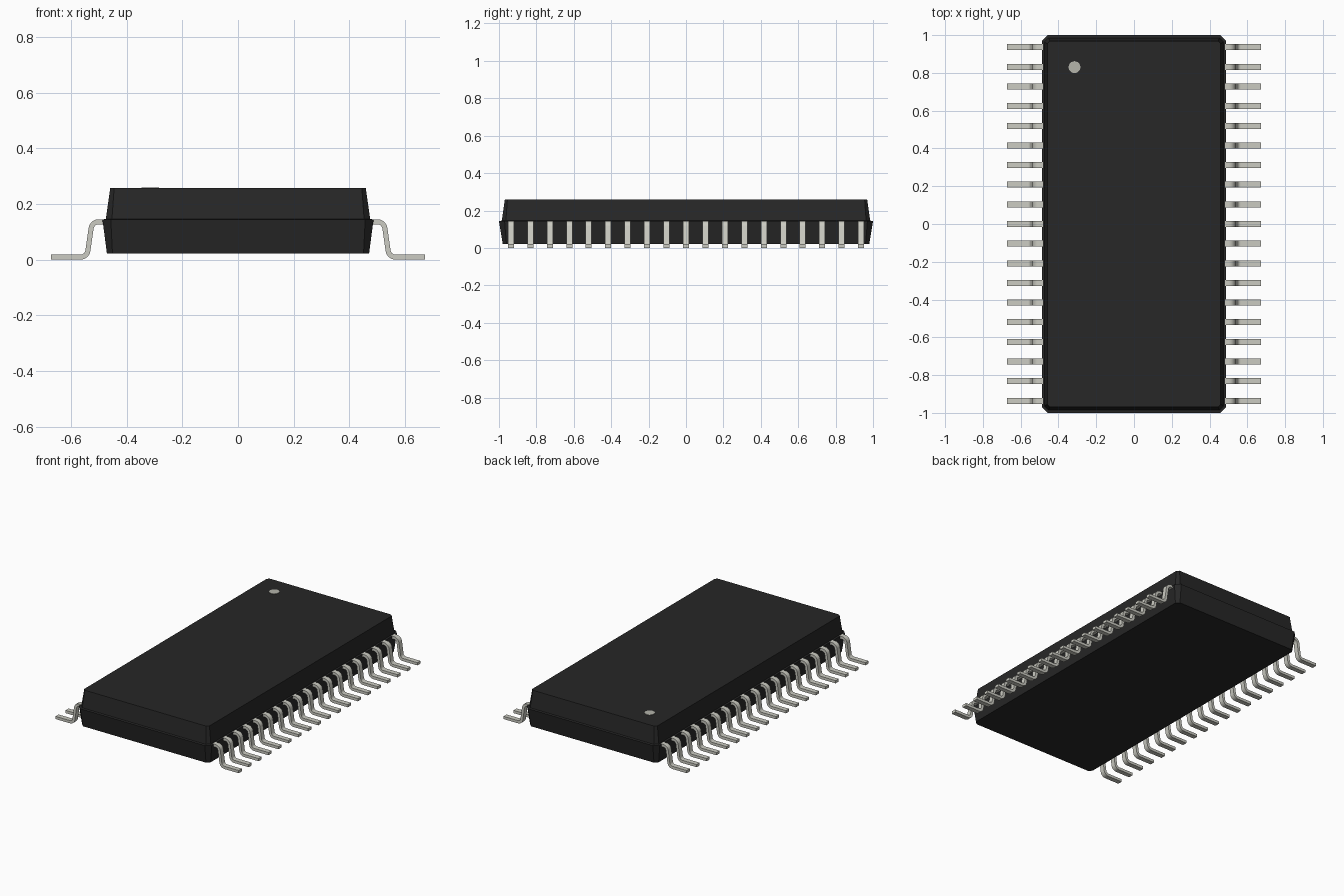
import bpy, bmesh, math
from mathutils import Vector

if "Cube" in bpy.data.objects:
    bpy.data.objects.remove(bpy.data.objects["Cube"], do_unlink=True)


def material(name, rgb):
    m = bpy.data.materials.new(name)
    m.use_nodes = True
    m.diffuse_color = (*rgb, 1)
    bsdf = m.node_tree.nodes["Principled BSDF"]
    bsdf.inputs["Base Color"].default_value = (*rgb, 1)
    bsdf.inputs["Roughness"].default_value = 0.6
    return m


black = material("black plastic", (0.020, 0.020, 0.020))
metal = material("pale metal", (0.60, 0.60, 0.54))
mark = material("light grey mark", (0.46, 0.46, 0.41))


def loft(name, rings, mat):
    """Closed solid through a list of rings with equal point counts."""
    bm = bmesh.new()
    loops = [[bm.verts.new(p) for p in ring] for ring in rings]
    n = len(loops[0])
    for a, b in zip(loops, loops[1:]):
        for i in range(n):
            j = (i + 1) % n
            bm.faces.new((a[i], a[j], b[j], b[i]))
    bm.faces.new(loops[0])
    bm.faces.new(loops[-1])
    bmesh.ops.recalc_face_normals(bm, faces=bm.faces)
    me = bpy.data.meshes.new(name)
    bm.to_mesh(me)
    bm.free()
    me.materials.append(mat)
    ob = bpy.data.objects.new(name, me)
    bpy.context.collection.objects.link(ob)
    return ob


def cut_rect(hx, hy, c, z):
    """Rectangle with cut corners, counter-clockwise."""
    return [(hx, -hy + c, z), (hx, hy - c, z), (hx - c, hy, z), (-hx + c, hy, z),
            (-hx, hy - c, z), (-hx, -hy + c, z), (-hx + c, -hy, z), (hx - c, -hy, z)]


# Moulded body: tapered lower half, narrow ledge, tapered upper half
loft("body", [cut_rect(0.471, 0.980, 0.020, 0.022),
              cut_rect(0.487, 1.000, 0.030, 0.144),
              cut_rect(0.475, 0.985, 0.022, 0.146),
              cut_rect(0.459, 0.969, 0.014, 0.258)], black)

# Pin one dot
loft("pin_one_mark", [[(-0.315 + 0.032 * math.cos(i * math.tau / 12),
                        0.830 + 0.032 * math.sin(i * math.tau / 12), z)
                       for i in range(12)] for z in (0.256, 0.260)], mark)

# Gull-wing pin: a centre line with rounded bends, swept with a flat section
PITCH, COUNT, WIDTH, THICK = 0.104, 19, 0.032, 0.018
LEAN = math.radians(80)


def bend(cx, cz, r, start, end, steps=6):
    """Arc points paired with their outward radial direction."""
    out = []
    for i in range(steps + 1):
        a = start + (end - start) * i / steps
        d = Vector((math.cos(a), 0, math.sin(a)))
        out.append((Vector((cx, 0, cz)) + r * d, d))
    return out


up = Vector((0, 0, 1))
shoulder = bend(0.501, 0.109, 0.027, math.pi / 2, math.pi / 2 - LEAN)
heel = [(p, -d) for p, d in bend(0.566, 0.036, 0.027, 1.5 * math.pi - LEAN, 1.5 * math.pi)]
line = ([(Vector((0.455, 0, 0.136)), up)] + shoulder + heel
        + [(Vector((0.672, 0, 0.009)), up)])
y0 = -PITCH * (COUNT - 1) / 2
side = Vector((0, WIDTH / 2, 0))
sections = []
for p, nrm in line:
    p = p + Vector((0, y0, 0))
    h = nrm * THICK / 2
    sections.append([p + h + side, p + h - side, p - h - side, p - h + side])
pins = loft("pins", sections, metal)

bpy.ops.object.select_all(action="DESELECT")
pins.select_set(True)
bpy.context.view_layer.objects.active = pins
bpy.ops.object.shade_smooth_by_angle(angle=math.radians(30))

# Repeat along the side, then mirror to the other side
row = pins.modifiers.new("row", "ARRAY")
row.count = COUNT
row.use_relative_offset = False
row.use_constant_offset = True
row.constant_offset_displace = (0, PITCH, 0)
both = pins.modifiers.new("both sides", "MIRROR")
both.use_axis = (True, False, False)
both.use_clip = False
both.use_mirror_merge = False
